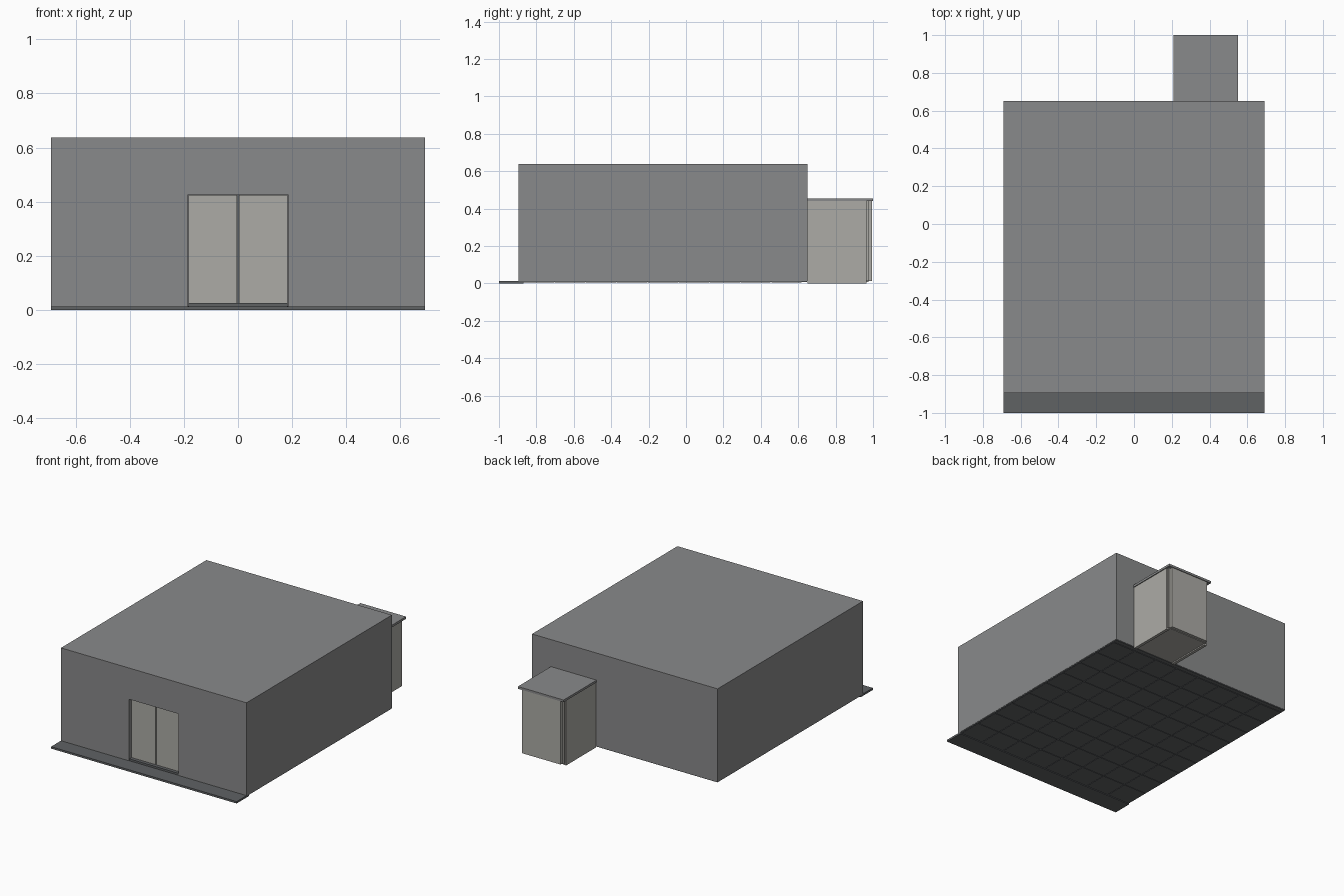
import bpy

if "Cube" in bpy.data.objects:
    bpy.data.objects.remove(bpy.data.objects["Cube"])


def material(name, rgb):
    m = bpy.data.materials.new(name)
    m.diffuse_color = (*rgb, 1)
    m.use_nodes = True
    m.node_tree.nodes["Principled BSDF"].inputs["Base Color"].default_value = m.diffuse_color
    return m


GREY = material("wall grey", (0.25, 0.253, 0.256))
DARK = material("dark paving", (0.115, 0.122, 0.127))
BEIGE = material("warm beige", (0.415, 0.407, 0.38))


def box(name, x, y, z, mat):
    """Box spanning the given (min, max) ranges."""
    bpy.ops.mesh.primitive_cube_add(size=1)
    o = bpy.context.object
    o.name = o.data.name = name
    for v in o.data.vertices:
        v.co = [a[0] if c < 0 else a[1] for c, a in zip(v.co, (x, y, z))]
    o.data.materials.append(mat)
    return o


# Main block with a door recess in the front
walls = box("main_walls", (-0.69, 0.69), (-0.895, 0.65), (0.012, 0.637), GREY)
cutter = box("door_cutter", (-0.184, 0.184), (-0.95, -0.855), (-0.05, 0.427), GREY)
cut = walls.modifiers.new("door_recess", 'BOOLEAN')
cut.operation = 'DIFFERENCE'
cut.solver = 'EXACT'
cut.object = cutter
bpy.context.view_layer.objects.active = walls
bpy.ops.object.modifier_apply(modifier=cut.name)
cutter.hide_render = True
cutter.hide_viewport = True

# Door: dark backing, sill and two leaves with a narrow gap
box("door_backing", (-0.182, 0.182), (-0.859, -0.8555), (0.013, 0.425), DARK)
box("door_sill", (-0.183, 0.183), (-0.893, -0.858), (0.012, 0.026), DARK)
for side, name in ((-1, "door_leaf_left"), (1, "door_leaf_right")):
    xs = sorted((side * 0.003, side * 0.182))
    box(name, xs, (-0.87, -0.859), (0.026, 0.425), BEIGE)

# Front paving strip
box("front_paving", (-0.69, 0.69), (-1.0, -0.87), (0.0, 0.013), DARK)

# Floor: base sheet with a grid of slightly lower tiles
box("floor_base", (-0.688, 0.688), (-0.87, 0.648), (0.007, 0.014), DARK)
NX, NY = 8, 9
X0, Y0, TX, TY, GAP = -0.685, -0.87, 1.37 / 8, 1.49 / 9, 0.0015
for i in range(NX):
    for j in range(NY):
        x, y = X0 + i * TX, Y0 + j * TY
        box(f"floor_tile_{i}_{j}", (x + GAP, x + TX - GAP),
            (y + GAP, y + TY - GAP), (0.004, 0.0075), DARK)

# Rear annex: side panels, back panel, recessed corner posts, floor and roof
box("annex_core", (0.236, 0.524), (0.65, 0.975), (0.008, 0.438), BEIGE)
for name, xs in (("annex_side_left", (0.216, 0.236)),
                 ("annex_side_right", (0.524, 0.544))):
    box(name, xs, (0.65, 0.965), (0.0, 0.44), BEIGE)
for name, xs in (("annex_post_left", (0.225, 0.237)),
                 ("annex_post_right", (0.523, 0.535))):
    box(name, xs, (0.964, 0.976), (0.012, 0.44), BEIGE)
box("annex_back_panel", (0.237, 0.523), (0.974, 0.995), (0.012, 0.44), BEIGE)
box("annex_roof", (0.21, 0.55), (0.65, 1.0), (0.44, 0.455), GREY)
